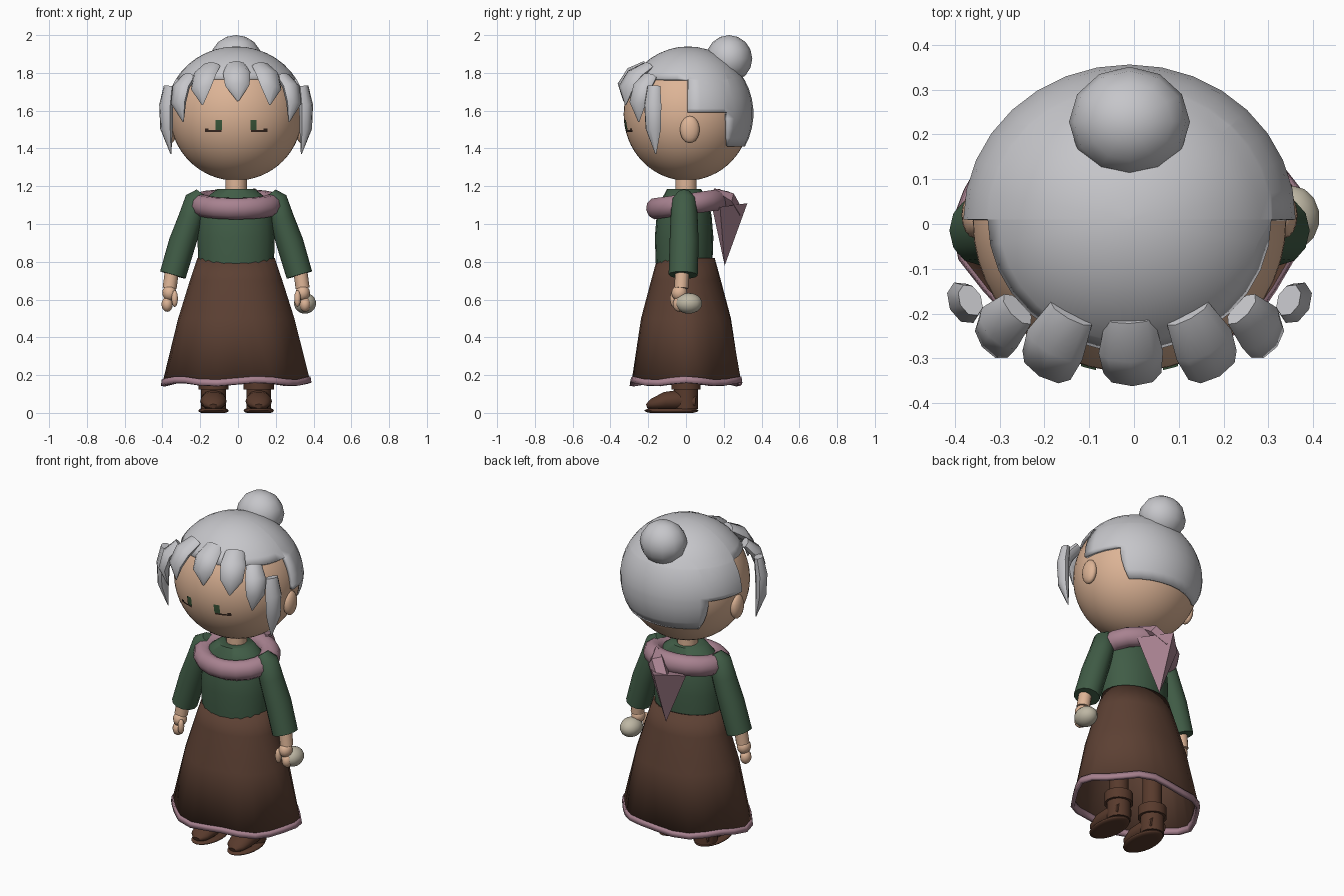
import bpy, bmesh, math
from mathutils import Vector, Matrix

cube = bpy.data.objects.get("Cube")
if cube:
    bpy.data.objects.remove(cube, do_unlink=True)

CX = -0.01  # middle of the figure


def material(name, code):
    srgb = [int(code[i:i + 2], 16) / 255 for i in (0, 2, 4)]
    col = [((c + 0.055) / 1.055) ** 2.4 for c in srgb] + [1]
    m = bpy.data.materials.new(name)
    m.use_nodes = True
    m.diffuse_color = col
    m.node_tree.nodes["Principled BSDF"].inputs["Base Color"].default_value = col
    return m


HAIR = material("silver hair", "C6C6CA")
SKIN = material("skin", "DDB496")
GREEN = material("green cloth", "405C46")
BROWN = material("brown skirt", "5C4033")
PINK = material("dusty pink", "A88290")
BOOT = material("boot leather", "583A2C")
STONE = material("pale stone", "BEB7A4")
IRIS = material("green iris", "3C5A3C")
LASH = material("dark lash", "3A2A22")


def finish(name, bm, mat, angle=50, thick=0):
    bmesh.ops.recalc_face_normals(bm, faces=bm.faces)
    mesh = bpy.data.meshes.new(name)
    bm.to_mesh(mesh)
    bm.free()
    mesh.materials.append(mat)
    ob = bpy.data.objects.new(name, mesh)
    bpy.context.collection.objects.link(ob)
    bpy.ops.object.select_all(action="DESELECT")
    ob.select_set(True)
    bpy.context.view_layer.objects.active = ob
    bpy.ops.object.shade_smooth_by_angle(angle=math.radians(angle))
    if thick:
        mod = ob.modifiers.new("thickness", "SOLIDIFY")
        mod.thickness = thick
    return ob


def sphere_mesh(center, radii, seg):
    bm = bmesh.new()
    mx = Matrix.Translation(center) @ Matrix.Diagonal((*radii, 1))
    bmesh.ops.create_uvsphere(bm, u_segments=seg, v_segments=seg * 2 // 3, radius=1, matrix=mx)
    return bm


def ball(name, center, radii, mat, seg=16):
    return finish(name, sphere_mesh(center, radii, seg), mat)


def skin_rings(bm, rings):
    for a, b in zip(rings, rings[1:]):
        for i in range(len(a)):
            j = (i + 1) % len(a)
            bm.faces.new((a[i], a[j], b[j], b[i]))


def tube(name, pts, radii, mat, n=12, side=(1, 0, 0), angle=50):
    """Capped loft along pts, with (width, depth) radii at each point."""
    bm = bmesh.new()
    pts = [Vector(p) for p in pts]
    rings = []
    for k, p in enumerate(pts):
        t = (pts[min(k + 1, len(pts) - 1)] - pts[max(k - 1, 0)]).normalized()
        v = t.cross(Vector(side)).normalized()
        u = v.cross(t)
        w, d = radii[k]
        turn = [math.tau * i / n for i in range(n)]
        rings.append([bm.verts.new(p + u * w * math.cos(a) + v * d * math.sin(a)) for a in turn])
    skin_rings(bm, rings)
    bm.faces.new(rings[0])
    bm.faces.new(rings[-1])
    return finish(name, bm, mat, angle)


def drape(name, profile, mat, thick, n=24):
    """Open cloth cone; profile rows are z, x radius, y radius, wave."""
    bm = bmesh.new()
    rings = []
    for z, rx, ry, wave in profile:
        ring = []
        for i in range(n):
            a = math.tau * i / n
            grow = 1 + wave * math.sin(6 * a + 1)
            ring.append(bm.verts.new((CX + rx * grow * math.cos(a), ry * grow * math.sin(a),
                                      z + wave * 0.3 * math.cos(5 * a))))
        rings.append(ring)
    skin_rings(bm, rings)
    return finish(name, bm, mat, 40, thick)


# Head and hair cap with a stepped hairline
HEAD = Vector((CX, 0.005, 1.58))
HR = (0.35, 0.335, 0.35)
ball("head", HEAD, HR, SKIN, 48)

bm = sphere_mesh((CX, 0.01, 1.585), (0.372, 0.347, 0.355), 32)
TOP, EAR, NAPE, FRONT, BACK = 1.77, 1.59, 1.41, 0.01, 0.22
cuts = [((0, 0, z), (0, 0, 1)) for z in (TOP, EAR, NAPE)]
cuts += [((0, y, 0), (0, 1, 0)) for y in (FRONT, BACK)]
for co, no in cuts:
    bmesh.ops.bisect_plane(bm, geom=bm.verts[:] + bm.edges[:] + bm.faces[:], plane_co=co, plane_no=no)
bare = []
for f in bm.faces:
    c = f.calc_center_median()
    if not (c.z > TOP or (c.z > EAR and c.y > FRONT) or (c.z > NAPE and c.y > BACK)):
        bare.append(f)
bmesh.ops.delete(bm, geom=bare, context="FACES")
finish("hair_cap", bm, HAIR, 50, 0.02)
ball("hair_bun", (CX, 0.228, 1.875), (0.135, 0.123, 0.125), HAIR, 12)


# Fringe and side locks
def lock(name, root, tip, width, bulge):
    root, tip = Vector(root), Vector(tip)
    out = Vector((root.x - CX, root.y, 0)).normalized()
    path = [root.lerp(tip, t) + (out + Vector((0, 0, 0.4))) * bulge * math.sin(math.pi * t)
            for t in (0, 0.3, 0.65, 1)]
    size = [(width * k, 0.034 * k) for k in (0.75, 1, 0.9, 0.06)]
    tube(name, path, size, HAIR, 8, Vector((0, 0, 1)).cross(out), 60)


lock("fringe_middle", (CX, -0.21, 1.84), (0, -0.33, 1.65), 0.072, 0.05)
for s, tag in ((1, "left"), (-1, "right")):
    def at(x, y, z):
        return (CX + s * x, y, z)

    lock("fringe_inner_" + tag, at(0.13, -0.2, 1.835), at(0.178, -0.32, 1.63), 0.07, 0.05)
    lock("fringe_outer_" + tag, at(0.25, -0.19, 1.78), at(0.28, -0.25, 1.54), 0.06, 0.05)
    lock("side_lock_" + tag, at(0.355, -0.17, 1.73), at(0.345, -0.16, 1.37), 0.05, 0.025)
    ball("ear_" + tag, at(0.345, 0.02, 1.5), (0.03, 0.052, 0.072), SKIN)

    # Painted eye pieces hug the curve of the face
    def patch(name, x0, x1, z0, z1, mat):
        bm = bmesh.new()
        bmesh.ops.create_grid(bm, x_segments=4, y_segments=4, size=0.5)
        for v in bm.verts:
            x = x0 + (x1 - x0) * (v.co.x + 0.5)
            z = z0 + (z1 - z0) * (v.co.y + 0.5)
            r = 1 - (x / HR[0]) ** 2 - ((z - HEAD.z) / HR[2]) ** 2
            v.co = at(x, HEAD.y - HR[1] * math.sqrt(r) - 0.005, z)
        finish(name, bm, mat)

    patch("iris_" + tag, 0.075, 0.108, 1.497, 1.55, IRIS)
    patch("lower_lash_" + tag, 0.078, 0.165, 1.487, 1.497, LASH)
    patch("lash_corner_" + tag, 0.145, 0.165, 1.497, 1.506, LASH)

    # Sleeve, wrist and hand
    tube("sleeve_" + tag,
         [at(0.185, -0.01, 1.165), at(0.21, -0.01, 1.13), at(0.24, -0.01, 1.03),
          at(0.285, -0.01, 0.9), at(0.335, -0.015, 0.73)],
         [(0.03, 0.035), (0.06, 0.065), (0.066, 0.072), (0.072, 0.077), (0.07, 0.077)], GREEN)
    tube("wrist_" + tag, [at(0.34, -0.02, 0.75), at(0.352, -0.025, 0.66)], [(0.037, 0.037)] * 2, SKIN)
    ball("palm_" + tag, at(0.353, -0.035, 0.635), (0.038, 0.042, 0.042), SKIN, 12)
    ball("fingers_" + tag, at(0.365, -0.035, 0.575), (0.03, 0.035, 0.04), SKIN, 12)
    ball("thumb_" + tag, at(0.325, -0.065, 0.605), (0.018, 0.02, 0.045), SKIN, 10)

    # Leg and boot
    def column(name, z0, z1, r, mat=BOOT):
        tube(name + "_" + tag, [at(0.12, 0, z0), at(0.12, 0, z1)], [(r, r)] * 2, mat, 14)

    column("leg", 0.15, 0.6, 0.055)
    column("boot_shaft", 0.02, 0.17, 0.066)
    column("boot_cuff", 0.125, 0.185, 0.08)
    tube("boot_foot_" + tag,
         [at(0.12, 0.05, 0.06), at(0.12, -0.04, 0.068), at(0.12, -0.11, 0.062),
          at(0.12, -0.18, 0.045), at(0.12, -0.208, 0.035)],
         [(0.055, 0.045), (0.065, 0.055), (0.07, 0.05), (0.055, 0.03), (0.025, 0.012)], BOOT, 14)
    sole = ball("boot_sole_" + tag, at(0.12, -0.077, 0.012), (0.08, 0.143, 0.02), BOOT, 24)
    for v in sole.data.vertices:
        v.co.z = min(max(v.co.z, 0), 0.024)

# Stone held in the left hand
ball("held_stone", (0.355, 0.014, 0.58), (0.06, 0.072, 0.055), STONE, 14)

# Neck and bodice
tube("neck", [(CX, 0, 1.1), (CX, 0, 1.27)], [(0.057, 0.057)] * 2, SKIN, 14)
tube("bodice",
     [(CX, -0.01, z) for z in (0.79, 0.93, 1.05, 1.13, 1.185)],
     [(0.2, 0.15), (0.205, 0.155), (0.197, 0.145), (0.17, 0.12), (0.1, 0.09)], GREEN, 20)

# Skirt with a wavy trimmed hem
drape("skirt", [(0.82, 0.205, 0.152, 0), (0.7, 0.245, 0.185, 0), (0.5, 0.305, 0.24, 0.01),
                (0.17, 0.38, 0.295, 0.03)], BROWN, 0.012)
drape("hem_trim", [(0.185, 0.384, 0.299, 0.03), (0.152, 0.389, 0.304, 0.03)], PINK, 0.022)

# Scarf ring, knot fold and hanging corner
bpy.ops.mesh.primitive_torus_add(major_segments=18, minor_segments=10, major_radius=0.188,
                                 minor_radius=0.058, location=(CX, 0.005, 1.105),
                                 rotation=(math.radians(8), 0, 0))
scarf = bpy.context.object
scarf.name = "scarf"
scarf.scale = (1.02, 0.9, 1)
scarf.data.materials.append(PINK)
bpy.ops.object.shade_smooth_by_angle(angle=math.radians(50))
tube("scarf_fold", [(0.09, 0.15, 1.18), (0.04, 0.22, 1.14), (-0.03, 0.27, 1.07)],
     [(0.01, 0.01), (0.05, 0.04), (0.05, 0.03)], PINK, 5, angle=20)
bm = bmesh.new()
rim = [bm.verts.new(p) for p in ((-0.14, 0.2, 1.09), (CX, 0.14, 1.08), (0.13, 0.18, 1.09), (CX, 0.325, 1.11))]
tip = bm.verts.new((CX, 0.205, 0.78))
bm.faces.new(rim)
for i in range(4):
    bm.faces.new((rim[i - 1], rim[i], tip))
finish("scarf_corner", bm, PINK, 20)
